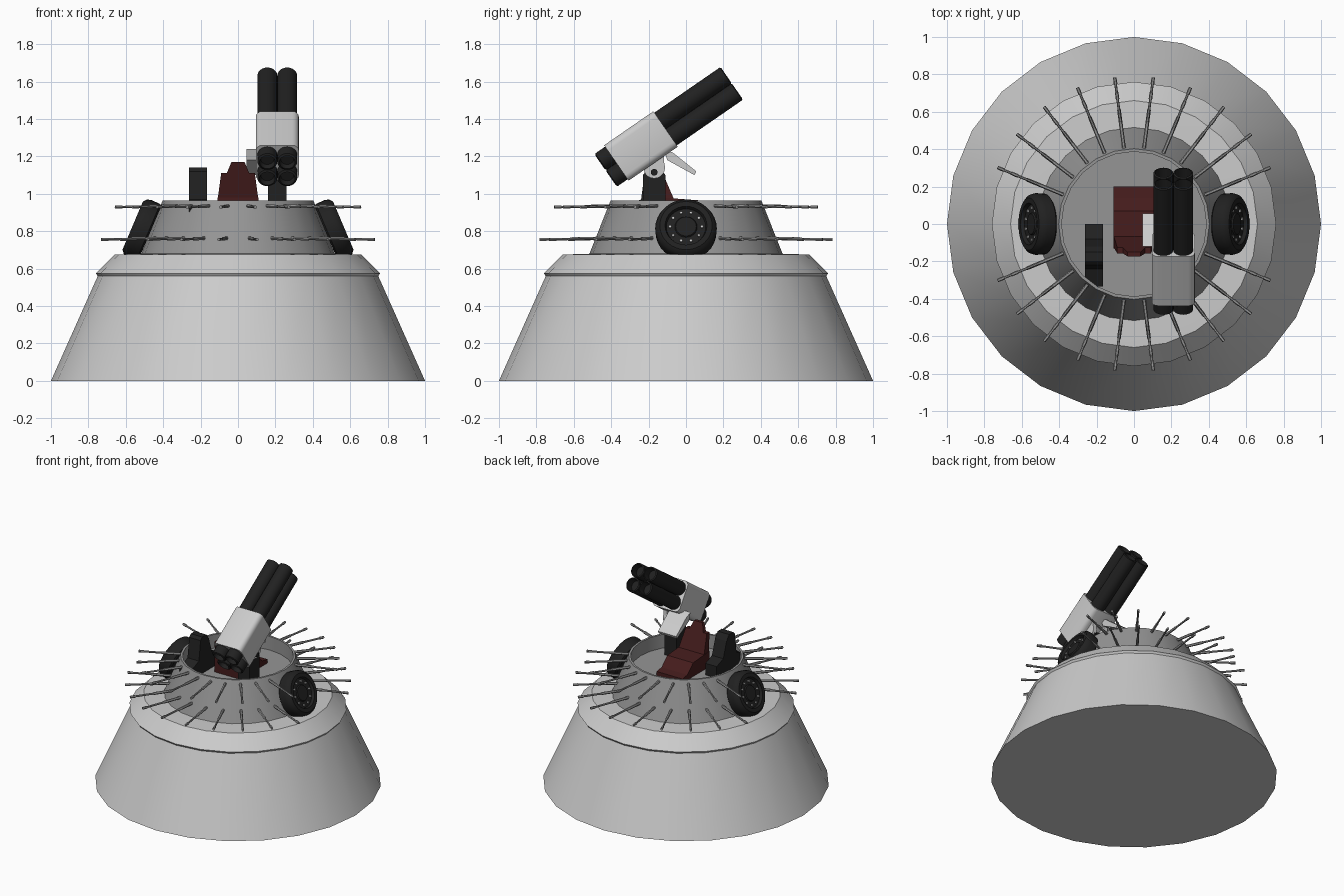
import bpy, bmesh, math
from mathutils import Vector, Matrix

if "Cube" in bpy.data.objects:
    bpy.data.objects.remove(bpy.data.objects["Cube"])


def material(name, rgb):
    m = bpy.data.materials.new(name)
    m.diffuse_color = (*rgb, 1)
    m.use_nodes = True
    m.node_tree.nodes["Principled BSDF"].inputs["Base Color"].default_value = m.diffuse_color
    return m


BLACK = material("black", (0.015, 0.015, 0.015))
RED = material("dark_red", (0.06, 0.012, 0.012))
STEEL = material("steel", (0.3, 0.3, 0.3))


def finish(name, bm, mat=None, bevel=0, angle=35):
    bmesh.ops.recalc_face_normals(bm, faces=bm.faces)
    me = bpy.data.meshes.new(name)
    bm.to_mesh(me)
    bm.free()
    ob = bpy.data.objects.new(name, me)
    bpy.context.collection.objects.link(ob)
    if mat:
        me.materials.append(mat)
    if bevel:
        b = ob.modifiers.new("bevel", 'BEVEL')
        b.width, b.segments = bevel, 3
    bpy.ops.object.select_all(action='DESELECT')
    ob.select_set(True)
    bpy.context.view_layer.objects.active = ob
    bpy.ops.object.shade_smooth_by_angle(angle=math.radians(angle))
    return ob


def lathe(bm, profile, n, mat=Matrix()):
    """Revolve (radius, z) points; end rings are capped."""
    rings = [[bm.verts.new(mat @ Vector((r * math.cos(2 * math.pi * i / n),
                                         r * math.sin(2 * math.pi * i / n), z)))
              for i in range(n)] for r, z in profile]
    for a, b in zip(rings, rings[1:]):
        for i in range(n):
            j = (i + 1) % n
            bm.faces.new((a[i], a[j], b[j], b[i]))
    bm.faces.new(rings[0])
    bm.faces.new(rings[-1])


def aim(origin, direction):
    """Matrix whose z axis follows direction."""
    return Matrix.Translation(origin) @ Vector(direction).to_track_quat('Z', 'Y').to_matrix().to_4x4()


def prism(bm, pts, x0, x1):
    """Extrude a (y, z) outline along x."""
    a = [bm.verts.new((x0, y, z)) for y, z in pts]
    b = [bm.verts.new((x1, y, z)) for y, z in pts]
    bm.faces.new(a)
    bm.faces.new(b)
    for i in range(len(pts)):
        j = (i + 1) % len(pts)
        bm.faces.new((a[i], a[j], b[j], b[i]))


# Base hull
bm = bmesh.new()
lathe(bm, [(1, 0), (0.75, 0.56), (0.76, 0.575), (0.66, 0.675), (0.5, 0.68)], 24)
finish("base_hull", bm)

# Turret ring with recessed floor
bm = bmesh.new()
lathe(bm, [(0.52, 0.67), (0.403, 0.965), (0.387, 0.965), (0.387, 0.86)], 24)
finish("turret_ring", bm, STEEL)

# Two rows of radial spikes, leaving gaps at the wheels
bm = bmesh.new()
for k in range(24):
    a = math.radians(7.5 + 15 * k)
    if abs(math.cos(a)) > 0.98:
        continue
    for r0, r1, z in ((0.40, 0.71, 0.93), (0.47, 0.79, 0.757)):
        d = Vector((math.cos(a), math.sin(a), -0.02))
        L = r1 - r0
        lathe(bm, [(0.010, 0), (0.010, L * 0.45), (0.007, L * 0.48), (0.007, L - 0.04),
                   (0.010, L - 0.035), (0.009, L)], 6,
              aim(Vector((0, 0, z + 0.005)) + Vector((d.x, d.y, 0)) * r0, d))
finish("spikes", bm, STEEL)

# Side wheels leaning with the turret wall
for side, name in ((1, "right"), (-1, "left")):
    m = aim((0.48 * side, 0, 0.795), (0.92 * side, 0, 0.39))
    bm = bmesh.new()
    lathe(bm, [(0.15, -0.01), (0.163, 0), (0.165, 0.05), (0.158, 0.075), (0.14, 0.09),
               (0.112, 0.09), (0.105, 0.07), (0.06, 0.07), (0.055, 0.078)], 32, m)
    finish(name + "_wheel", bm, BLACK)
    bm = bmesh.new()
    for k in range(10):
        t = 2 * math.pi * k / 10
        lathe(bm, [(0.008, 0.068), (0.008, 0.078)], 6,
              m @ Matrix.Translation((0.085 * math.cos(t), 0.085 * math.sin(t), 0)))
    finish(name + "_wheel_bolts", bm)

# Launcher: local z runs along the tubes, tilted up towards the back
axis = Vector((0, 0.823, 0.568))
up = Vector((0, -0.568, 0.823))
L = Matrix((Vector((1, 0, 0)), up, axis)).transposed().to_4x4()
L = Matrix.Translation((0.21, -0.43, 1.125)) @ L
bm = bmesh.new()
for sx in (-1, 1):
    for sy in (-1, 1):
        lathe(bm, [(0.035, 0.03), (0.042, 0), (0.053, 0.006), (0.053, 0.815), (0.044, 0.82), (0.04, 0.76)],
              24, L @ Matrix.Translation((0.053 * sx, 0.053 * sy, 0)))
finish("launch_tubes", bm, BLACK)

# Rounded launcher housing
bm = bmesh.new()
bmesh.ops.create_cube(bm, size=1, matrix=L @ Matrix.Translation((0, 0, 0.23))
                      @ Matrix.Diagonal((0.23, 0.23, 0.32, 1)))
long_edges = [e for e in bm.edges
              if abs((e.verts[0].co - e.verts[1].co).normalized().dot(axis)) > 0.9]
bmesh.ops.bevel(bm, geom=long_edges, offset=0.035, segments=4, profile=0.5, affect='EDGES')
finish("launcher_housing", bm)

# Pivot bracket, pin and control flap
bm = bmesh.new()
for x in (0.145, 0.245):
    lathe(bm, [(0.058, 0), (0.058, 0.03)], 20, aim((x, -0.17, 1.14), (1, 0, 0)))
    prism(bm, [(-0.225, 1.15), (-0.115, 1.14), (-0.12, 1.24), (-0.22, 1.22)], x, x + 0.03)
finish("pivot_bracket", bm)
bm = bmesh.new()
lathe(bm, [(0.018, 0), (0.018, 0.15)], 12, aim((0.135, -0.17, 1.115), (1, 0, 0)))
finish("pivot_pin", bm, BLACK)
bm = bmesh.new()
prism(bm, [(-0.12, 1.24), (-0.07, 1.22), (0.055, 1.12), (0.045, 1.10), (-0.10, 1.18)], 0.045, 0.20)
finish("control_flap", bm)

# Launcher post
bm = bmesh.new()
prism(bm, [(-0.23, 0.86), (-0.23, 1.10), (-0.2, 1.14), (-0.14, 1.14), (-0.11, 1.10), (-0.11, 0.86)], 0.16, 0.26)
finish("launcher_post", bm, BLACK, angle=20)

# Gunner seat: cushion, shoulders and tapered headrest
bm = bmesh.new()
prism(bm, [(-0.13, 0.86), (-0.13, 0.98), (0.07, 0.965), (0.14, 0.90), (0.2, 0.89), (0.2, 0.86)], -0.11, 0.11)
outline = [(0.11, 0.96), (0.09, 1.11), (0.06, 1.11), (0.035, 1.17)]
outline += [(-x, z) for x, z in reversed(outline)]
layers = []
for off in (0, 0.055):
    layers.append([bm.verts.new((x, -0.12 - (z - 0.96) * 0.25 + off * (1.17 + 0.12 - z) / 0.3, z))
                   for x, z in outline])
bm.faces.new(layers[0])
bm.faces.new(layers[1])
for i in range(8):
    j = (i + 1) % 8
    bm.faces.new((layers[0][i], layers[0][j], layers[1][j], layers[1][i]))
finish("seat", bm, RED, angle=15)

# Control console
bm = bmesh.new()
prism(bm, [(-0.335, 0.86), (-0.335, 0.93), (-0.24, 0.97), (-0.22, 1.12), (-0.2, 1.14), (-0.15, 1.14),
           (-0.12, 1.10), (-0.08, 0.98), (0, 0.95), (0, 0.86)], -0.262, -0.165)
finish("console", bm, BLACK, angle=15)
